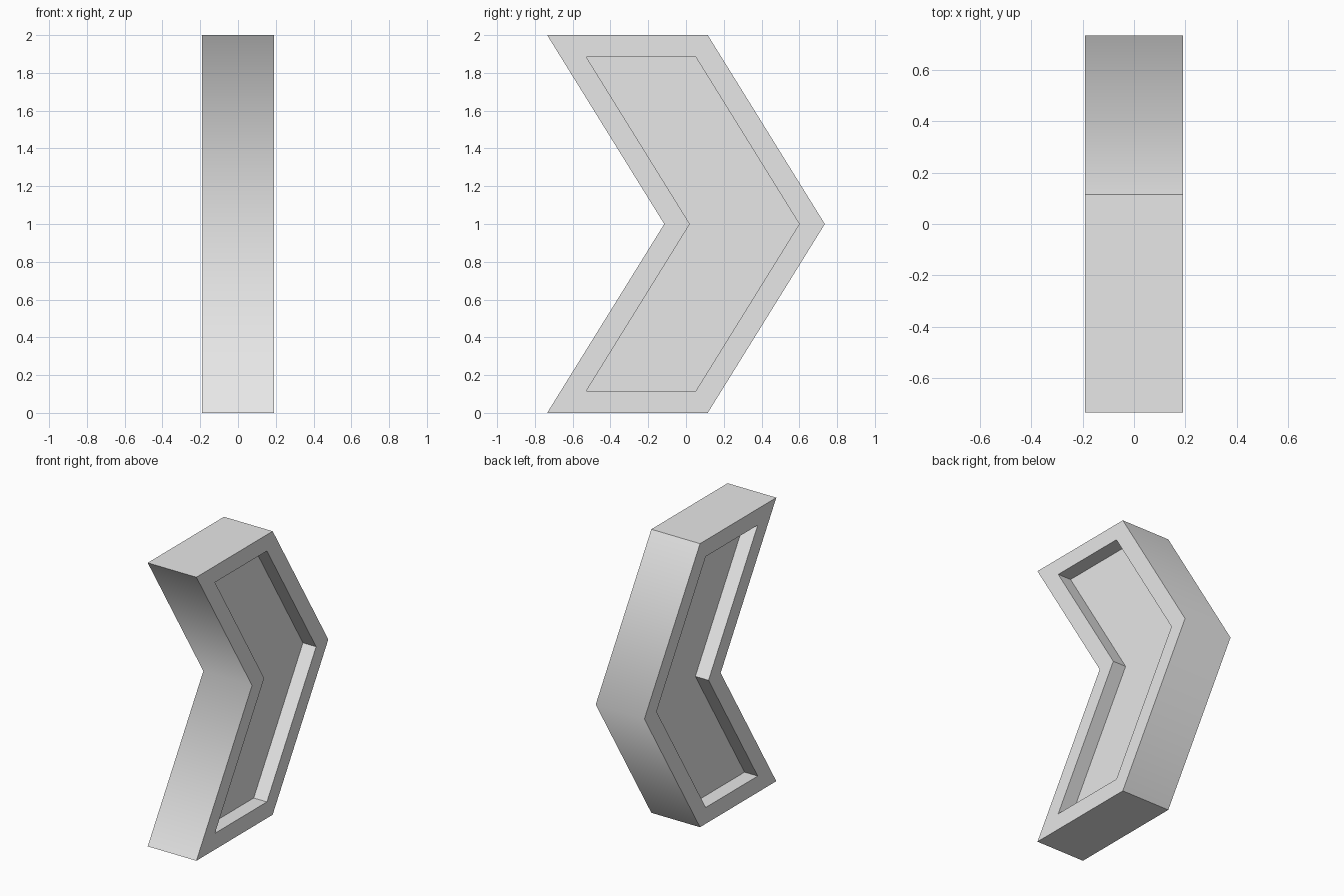
import bpy
import bmesh
from mathutils import Vector

cube = bpy.data.objects.get("Cube")
if cube:
    bpy.data.objects.remove(cube, do_unlink=True)

HALF_WIDTH = 0.19
BORDER = 0.115
RECESS = 0.103

# Plain grey material
grey = bpy.data.materials.new("plain_grey")
grey.use_nodes = True
colour = (0.8, 0.8, 0.8, 1.0)
grey.diffuse_color = colour
grey.node_tree.nodes["Principled BSDF"].inputs["Base Color"].default_value = colour

# Chevron side profile (y, z), extruded across the width
profile = [(-0.735, 0), (0.115, 0), (0.735, 1), (0.115, 2), (-0.735, 2), (-0.115, 1)]
bm = bmesh.new()
side = bm.faces.new([bm.verts.new((-HALF_WIDTH, y, z)) for y, z in profile])
extruded = bmesh.ops.extrude_face_region(bm, geom=[side])["geom"]
new_verts = [g for g in extruded if isinstance(g, bmesh.types.BMVert)]
bmesh.ops.translate(bm, verts=new_verts, vec=(2 * HALF_WIDTH, 0, 0))
bmesh.ops.recalc_face_normals(bm, faces=bm.faces[:])

# Recessed panel with an even border on both sides
panels = [f for f in bm.faces if abs(f.normal.x) > 0.9]
bmesh.ops.inset_individual(bm, faces=panels, thickness=BORDER, use_even_offset=True)
for panel in bmesh.ops.extrude_discrete_faces(bm, faces=panels)["faces"]:
    inward = Vector((-1 if panel.calc_center_median().x > 0 else 1, 0, 0))
    bmesh.ops.translate(bm, verts=panel.verts[:], vec=inward * RECESS)
bmesh.ops.recalc_face_normals(bm, faces=bm.faces[:])

# Only the two full-width bends are shaded smoothly
for face in bm.faces:
    face.smooth = True
for edge in bm.edges:
    a, b = (v.co for v in edge.verts)
    full_width = abs(a.x - b.x) > 1.9 * HALF_WIDTH
    at_bend = abs(a.z - 1) < 0.01 and abs(b.z - 1) < 0.01
    edge.smooth = full_width and at_bend

mesh = bpy.data.meshes.new("chevron_block")
bm.to_mesh(mesh)
bm.free()
mesh.materials.append(grey)
chevron = bpy.data.objects.new("chevron_block", mesh)
bpy.context.collection.objects.link(chevron)
